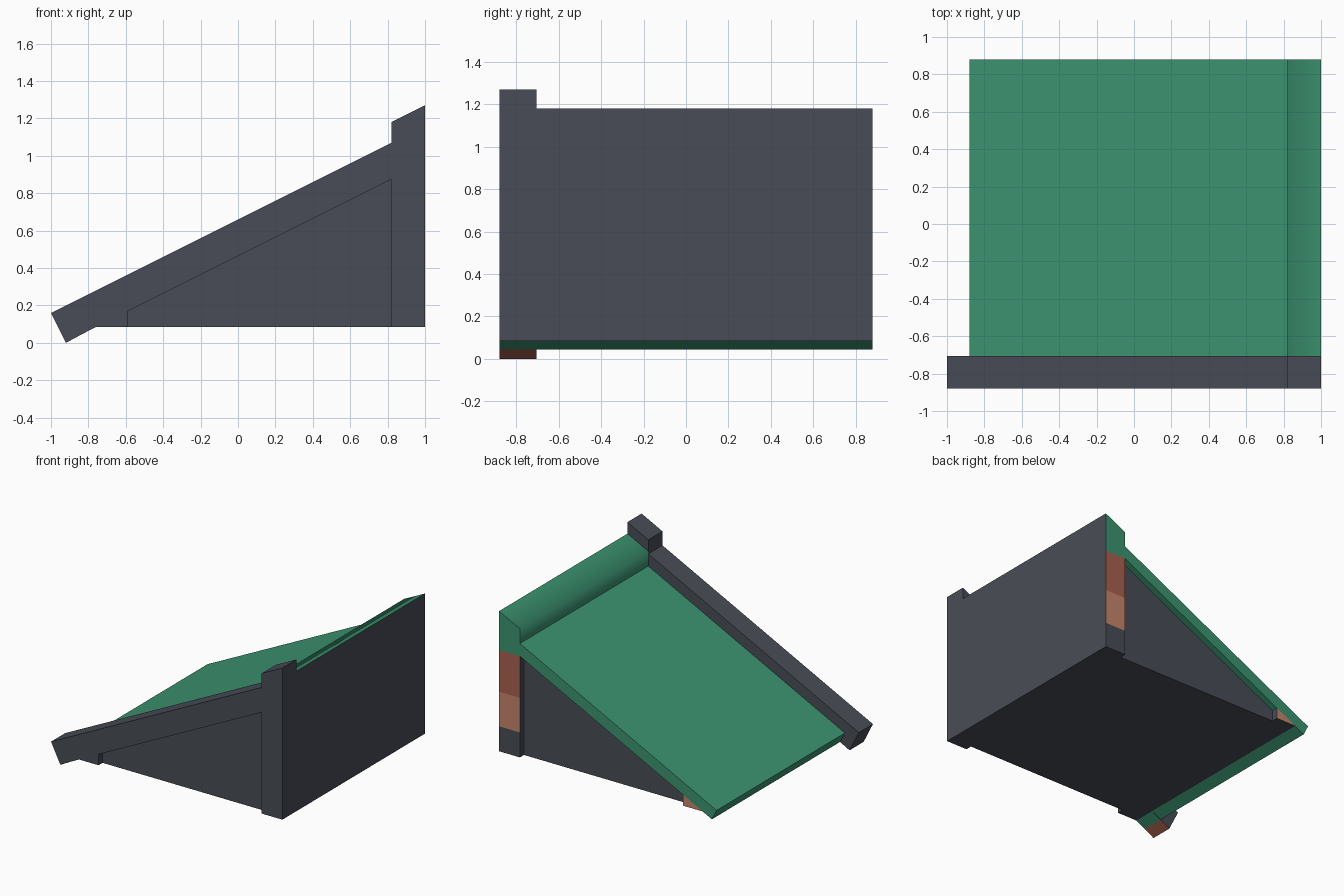
import bpy, bmesh

if "Cube" in bpy.data.objects:
    bpy.data.objects.remove(bpy.data.objects["Cube"])


def mat(name, rgb):
    m = bpy.data.materials.new(name)
    m.diffuse_color = (*rgb, 1)
    m.use_nodes = True
    m.node_tree.nodes["Principled BSDF"].inputs["Base Color"].default_value = m.diffuse_color
    return m


MATS = [mat("slate grey", (0.066, 0.073, 0.092)), mat("roof green", (0.045, 0.296, 0.168)),
        mat("brick red", (0.40, 0.12, 0.08)), mat("light clay", (0.57, 0.235, 0.15))]
GREY, GREEN, RED, CLAY = range(4)


def prism(name, profile, y0, y1, rule, cuts=(), smooth_rule=None):
    """Extrude an x-z profile along y, slice it at cut planes, colour faces by rule."""
    bm = bmesh.new()
    face = bm.faces.new([bm.verts.new((x, y0, z)) for x, z in profile])
    ext = bmesh.ops.extrude_face_region(bm, geom=[face])["geom"]
    bmesh.ops.translate(bm, vec=(0, y1 - y0, 0),
                        verts=[v for v in ext if isinstance(v, bmesh.types.BMVert)])
    for co, no in cuts:
        bmesh.ops.bisect_plane(bm, geom=bm.verts[:] + bm.edges[:] + bm.faces[:],
                               plane_co=co, plane_no=no)
    bmesh.ops.recalc_face_normals(bm, faces=bm.faces)
    bm.normal_update()
    for f in bm.faces:
        f.material_index = rule(f.calc_center_median(), f.normal)
        f.smooth = bool(smooth_rule and smooth_rule(f.calc_center_median(), f.normal))
    for e in bm.edges:
        e.smooth = all(f.smooth for f in e.link_faces)
    me = bpy.data.meshes.new(name)
    for m in MATS:
        me.materials.append(m)
    bm.to_mesh(me)
    bm.free()
    ob = bpy.data.objects.new(name, me)
    bpy.context.collection.objects.link(ob)
    return ob


BASE = 0.085

# Front gable frame: raised rake, ridge block, post and eave foot
def frame_rule(c, n):
    if n.z < -0.5 and n.x > 0.2 and c.x < -0.7:
        return RED if c.x < -0.84 else GREEN
    return GREY

prism("front_frame",
      [(-1, 0.16), (-0.92, 0), (-0.84, 0.043), (-0.76, BASE), (-0.59, BASE), (-0.59, 0.17),
       (0.82, 0.875), (0.82, BASE), (1, BASE), (1, 1.27), (0.82, 1.18), (0.82, 1.07)],
      -0.88, -0.705, frame_rule)

# Recessed wall body
prism("wall_body", [(-0.59, BASE), (0.82, BASE), (0.82, 0.875), (-0.59, 0.17)],
      -0.83, 0.83, lambda c, n: GREY)

# Roof slab with smooth ridge upstand; the tall back side is grey
prism("roof",
      [(-0.88, 0.125), (-0.84, 0.045), (0.82, 0.875), (1, 0.875), (1, 1.18),
       (0.82, 1.09), (0.82, 0.975)],
      -0.705, 0.88, lambda c, n: GREY if n.x > 0.9 else GREEN,
      smooth_rule=lambda c, n: c.x > 0.8 and c.z > 0.98 and abs(n.y) < 0.5 and n.x < 0)

# Tall wall with colour bands on its exposed end
def post_rule(c, n):
    if n.y < 0.9:
        return GREY
    return GREY if c.z < 0.28 else CLAY if c.z < 0.55 else RED

prism("tall_wall", [(0.82, BASE), (1, BASE), (1, 0.875), (0.82, 0.875)], -0.705, 0.88,
      post_rule, cuts=[((0, 0, z), (0, 0, 1)) for z in (0.28, 0.55)])

# Sill under the eave
prism("eave_sill", [(-0.76, BASE), (-0.59, BASE), (-0.59, 0.17)], -0.705, 0.88,
      lambda c, n: CLAY if n.y > 0.9 else GREY)
